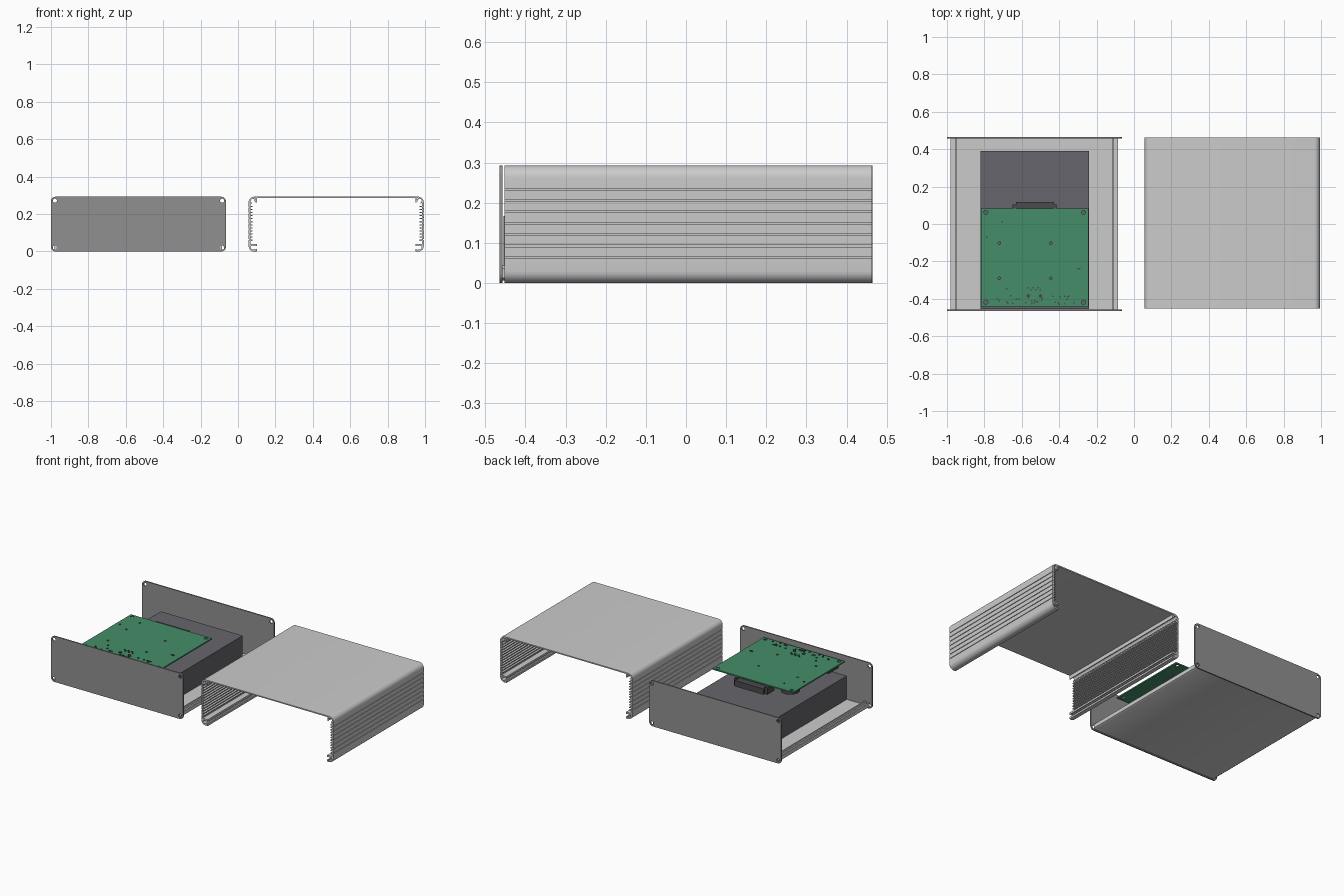
import bpy, bmesh, math, random

if "Cube" in bpy.data.objects:
    bpy.data.objects.remove(bpy.data.objects["Cube"])

random.seed(4)
CX_BASE, CX_COVER = -0.5325, 0.525     # centre lines of the two halves
HALF, TOP = 0.4685, 0.293              # half width and height of the case


def material(name, rgb):
    m = bpy.data.materials.new(name)
    m.diffuse_color = (*rgb, 1)
    m.use_nodes = True
    m.node_tree.nodes["Principled BSDF"].inputs["Base Color"].default_value = m.diffuse_color
    return m


GREEN = material("board_green", (0.06, 0.27, 0.14))
DARK = material("dark_plastic", (0.07, 0.07, 0.075))
DRIVE = material("drive_grey", (0.13, 0.13, 0.15))
PANEL = material("panel_grey", (0.28, 0.28, 0.28))


def finish(name, bm, mat=None):
    me = bpy.data.meshes.new(name)
    bm.to_mesh(me)
    bm.free()
    ob = bpy.data.objects.new(name, me)
    bpy.context.collection.objects.link(ob)
    if mat:
        me.materials.append(mat)
    bpy.ops.object.select_all(action='DESELECT')
    bpy.context.view_layer.objects.active = ob
    ob.select_set(True)
    bpy.ops.object.shade_smooth_by_angle(angle=math.radians(35))
    return ob


def extrude(name, loops, a, b, upright=False, mat=None):
    """Fill loops (inner loops become holes), extrude a..b along z, or y if upright."""
    cu = bpy.data.curves.new(name, 'CURVE')
    cu.dimensions, cu.fill_mode, cu.extrude = '2D', 'BOTH', (b - a) / 2
    for loop in loops:
        s = cu.splines.new('POLY')
        s.points.add(len(loop) - 1)
        for p, (u, v) in zip(s.points, loop):
            p.co = (u, v, 0, 1)
        s.use_cyclic_u = True
    tmp = bpy.data.objects.new("tmp", cu)
    bpy.context.collection.objects.link(tmp)
    dg = bpy.context.evaluated_depsgraph_get()
    me = bpy.data.meshes.new_from_object(tmp.evaluated_get(dg))
    bm = bmesh.new()
    bm.from_mesh(me)
    bpy.data.objects.remove(tmp)
    bmesh.ops.remove_doubles(bm, verts=bm.verts, dist=1e-5)
    mid = (a + b) / 2
    for v in bm.verts:
        x, y, z = v.co
        v.co = (x, mid - z, y) if upright else (x, y, mid + z)
    bmesh.ops.recalc_face_normals(bm, faces=bm.faces)
    return finish(name, bm, mat)


def boxes(name, items, mat=None):
    """One object from (x0, x1, y0, y1, z0, z1) boxes."""
    bm = bmesh.new()
    for x0, x1, y0, y1, z0, z1 in items:
        for v in bmesh.ops.create_cube(bm, size=1)['verts']:
            v.co = ((x0 + x1) / 2 + v.co.x * (x1 - x0), (y0 + y1) / 2 + v.co.y * (y1 - y0),
                    (z0 + z1) / 2 + v.co.z * (z1 - z0))
    return finish(name, bm, mat)


def arc(cx, cy, r, a0, a1, n=8):
    return [(cx + r * math.cos(math.radians(a0 + (a1 - a0) * i / n)),
             cy + r * math.sin(math.radians(a0 + (a1 - a0) * i / n))) for i in range(n + 1)]


def circle(cx, cy, r, n=20):
    return arc(cx, cy, r, 0, 360, n)[:-1]


def mirrored(half, cx):
    """Half profile given as distance inward from the left wall -> full profile."""
    left = [(cx - HALF + u, z) for u, z in half]
    return left + [(2 * cx - x, z) for x, z in reversed(left)]


# End panels with four screw holes
L, R = CX_BASE - HALF + 0.0005, CX_BASE + HALF
r = 0.026
outline = (arc(R - r, TOP - r, r, 0, 90) + arc(L + r, TOP - r, r, 90, 180)
           + arc(L + r, r, r, 180, 270) + arc(R - r, r, r, 270, 360))
holes = [circle(x, z, 0.011) for x in (L + 0.021, R - 0.021) for z in (0.021, TOP - 0.021)]
extrude("front_panel", [outline] + holes, -0.465, -0.457, True, PANEL)
extrude("back_panel", [outline] + holes, 0.457, 0.465, True, PANEL)

# Base tray: plate with a grooved rail along each side
rail = [(0.46, 0.016), (0.053, 0.016), (0.053, 0.043), (0.046, 0.043), (0.046, 0.028),
        (0.030, 0.028), (0.030, 0.036), (0.021, 0.036), (0.021, 0.012), (0.030, 0.006), (0.46, 0.006)]
extrude("base_tray", [mirrored(rail, CX_BASE)[:-1]], -0.457, 0.457, True)

# Cover: U-shaped extrusion, grooves outside and fins inside
half = [(0.46, TOP), (0.03, TOP)] + arc(0.03, TOP - 0.03, 0.03, 90, 180)[1:]
for i in range(9):
    z = 0.262 - i * 0.0283
    if 0 < i < 8:
        half += [(0, z + 0.002), (0.004, z + 0.002), (0.004, z - 0.002), (0, z - 0.002)]
half += arc(0.03, 0.03, 0.03, 180, 270) + [(0.045, 0), (0.045, 0.012), (0.038, 0.012), (0.038, 0.007)]
half += arc(0.03, 0.03, 0.023, 270, 180) + [(0.007, 0.033), (0.038, 0.033), (0.038, 0.029),
                                           (0.045, 0.029), (0.045, 0.041), (0.009, 0.041)]
for i in range(12):
    z = 0.060 + i * 0.0165
    half += [(0.009, z - 0.003), (0.022, z - 0.003), (0.022, z + 0.003), (0.009, z + 0.003)]
half += [(0.009, 0.263)] + arc(0.03, 0.264, 0.021, 180, 90)[1:] + [(0.46, 0.286)]
extrude("cover_shell", [mirrored(half, CX_COVER)], -0.452, 0.463, True)

# Open screw channels in the corners of the cover
for side, sx in (("left", -1), ("right", 1)):
    for level, cz, start in (("top", TOP - 0.022, -20), ("bottom", 0.021, 45)):
        ring = arc(0, 0, 0.017, start, start + 270, 18) + arc(0, 0, 0.011, start + 270, start, 18)
        ring = [(CX_COVER + sx * (HALF - 0.022 - u), cz + v) for u, v in ring]
        extrude(f"screw_channel_{level}_{side}", [ring], -0.452, 0.463, True)
    x = CX_COVER + sx * (HALF - 0.041)
    boxes(f"top_rib_{side}", [(x - 0.003, x + 0.003, -0.452, 0.463, 0.262, 0.288)])

# Drive block on the tray
boxes("drive_block", [(-0.82, -0.24, -0.455, 0.39, 0.016, 0.167)], DRIVE)

# Circuit board with mounting holes
bx0, bx1, by0, by1 = -0.817, -0.243, -0.44, 0.082
holes = [circle(x, y, 0.011) for x in (-0.792, -0.27) for y in (0.062, -0.418)]
holes += [circle(x, y, 0.007) for x in (-0.72, -0.445) for y in (-0.102, -0.29)]
extrude("circuit_board", [[(bx0, by0), (bx1, by0), (bx1, by1), (bx0, by1)]] + holes,
        0.259, 0.267, False, GREEN)

# Rear connector under the board, with end latches
boxes("rear_connector", [(-0.632, -0.428, 0.04, 0.118, 0.215, 0.252),
                         (-0.65, -0.63, 0.03, 0.105, 0.215, 0.259),
                         (-0.43, -0.415, 0.03, 0.105, 0.215, 0.259),
                         (-0.62, -0.44, 0.03, 0.07, 0.25, 0.259)], DARK)

# Round coil and chips under the board
extrude("coil", [circle(-0.74, 0.0, 0.055, 32)], 0.225, 0.259, False, DARK)
boxes("underside_chips", [(-0.62, -0.52, -0.24, -0.14, 0.247, 0.259),
                          (-0.40, -0.32, -0.12, -0.04, 0.249, 0.259),
                          (-0.72, -0.66, -0.22, -0.16, 0.249, 0.259)], DARK)

# Sockets along the front edge, under the board
boxes("front_sockets", [(x, x + w, -0.445, -0.445 + d, 0.259 - h, 0.259) for x, w, d, h in
                        ((-0.77, 0.09, 0.10, 0.05), (-0.60, 0.14, 0.08, 0.055),
                         (-0.42, 0.08, 0.09, 0.04))], DARK)

# Pin tips showing through the top of the board
spots = [(-0.565 + 0.013 * i, -0.34 - 0.012 * (i % 2)) for i in range(6)]
spots += [(random.uniform(-0.75, -0.32), random.uniform(-0.43, -0.38)) for _ in range(28)]
spots += [(-0.705, 0.012), (-0.787, -0.07), (-0.30, -0.24), (-0.29, -0.24), (-0.68, -0.345)]
boxes("pin_tips", [(x - 0.004, x + 0.004, y - 0.004, y + 0.004, 0.265, 0.271) for x, y in spots], DARK)
for i, x in enumerate((-0.565, -0.50)):
    extrude(f"socket_peg_{i + 1}", [circle(x, -0.385, 0.010)], 0.26, 0.271, False, DARK)
